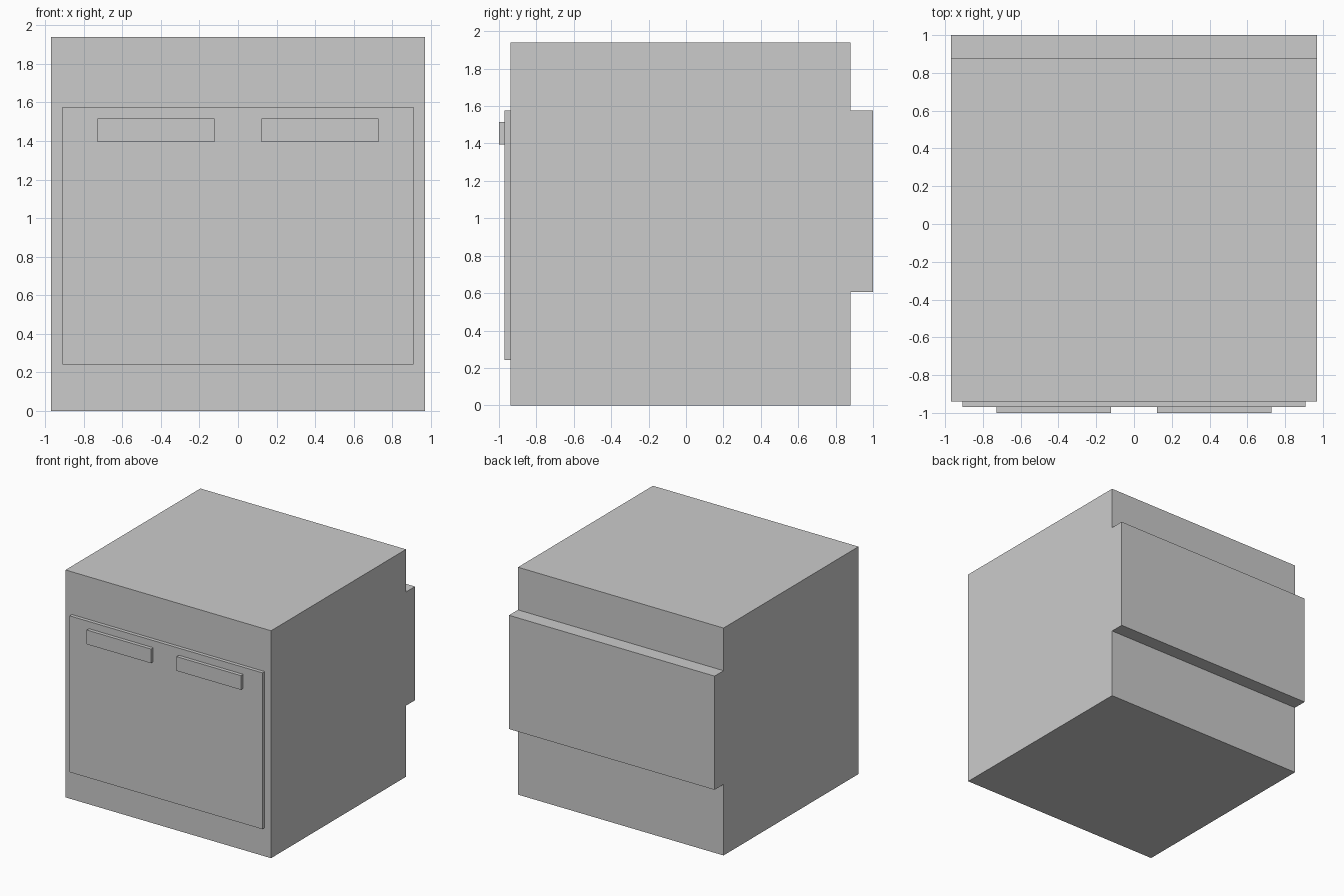
import bpy
import bmesh

if "Cube" in bpy.data.objects:
    bpy.data.objects.remove(bpy.data.objects["Cube"])

U = 2 / 33  # the model sits on a regular grid, 33 steps deep


def extrude_profile(name, profile, x0, x1):
    """Extrude a (y, z) outline along x; all values in grid steps."""
    bm = bmesh.new()
    face = bm.faces.new([bm.verts.new((x0 * U, y * U, z * U)) for y, z in profile])
    ret = bmesh.ops.extrude_face_region(bm, geom=[face])
    new_verts = [v for v in ret["geom"] if isinstance(v, bmesh.types.BMVert)]
    bmesh.ops.translate(bm, verts=new_verts, vec=((x1 - x0) * U, 0, 0))
    bmesh.ops.recalc_face_normals(bm, faces=bm.faces)
    mesh = bpy.data.meshes.new(name)
    bm.to_mesh(mesh)
    bm.free()
    obj = bpy.data.objects.new(name, mesh)
    bpy.context.collection.objects.link(obj)
    return obj


def box(name, x0, x1, y0, y1, z0, z1):
    return extrude_profile(name, [(y0, z0), (y1, z0), (y1, z1), (y0, z1)], x0, x1)


# Cabinet body with the raised band across its back
extrude_profile("cabinet_body", [
    (-15.5, 0), (14.5, 0), (14.5, 10), (16.5, 10),
    (16.5, 26), (14.5, 26), (14.5, 32), (-15.5, 32)], -16, 16)

# Front door panel
box("front_panel", -15, 15, -16, -15.5, 4, 26)

# Pair of handles
for side, x0 in (("left", -12), ("right", 2)):
    box(side + "_handle", x0, x0 + 10, -16.5, -16, 23, 25)
